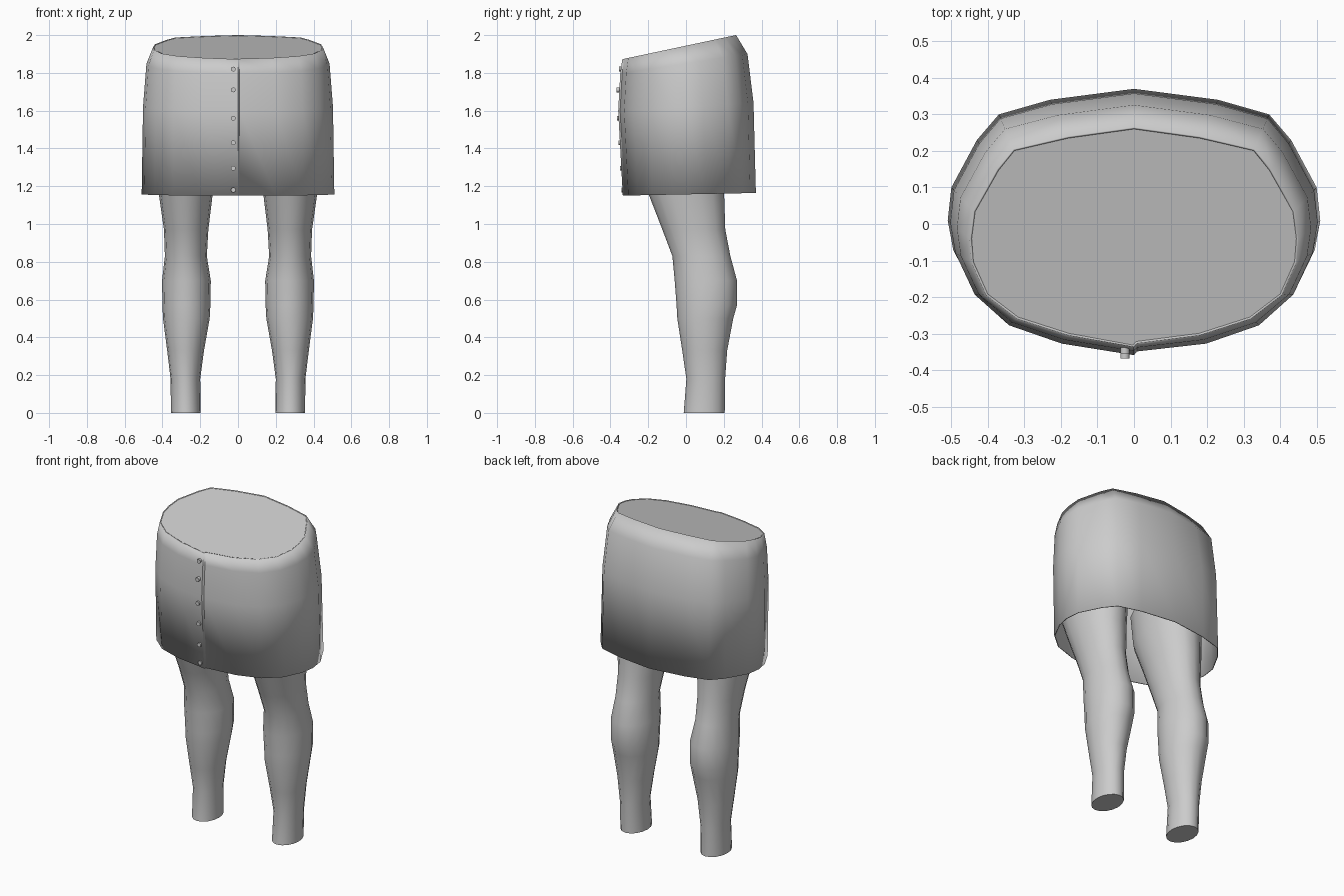
import bpy, bmesh
from math import cos, sin, pi, radians

if "Cube" in bpy.data.objects:
    bpy.data.objects.remove(bpy.data.objects["Cube"])


def loft(name, rings, cap_start=False, cap_end=False, angle=40):
    """Skin a stack of equal-length closed rings."""
    bm = bmesh.new()
    rows = [[bm.verts.new(p) for p in ring] for ring in rings]
    n = len(rows[0])
    for a, b in zip(rows, rows[1:]):
        for i in range(n):
            j = (i + 1) % n
            bm.faces.new((a[i], a[j], b[j], b[i]))
    if cap_start:
        bm.faces.new(rows[0][::-1])
    if cap_end:
        bm.faces.new(rows[-1])
    bmesh.ops.recalc_face_normals(bm, faces=bm.faces)
    return finish(name, bm, angle)


def finish(name, bm, angle=40):
    mesh = bpy.data.meshes.new(name)
    bm.to_mesh(mesh)
    bm.free()
    ob = bpy.data.objects.new(name, mesh)
    bpy.context.collection.objects.link(ob)
    bpy.ops.object.select_all(action='DESELECT')
    ob.select_set(True)
    bpy.context.view_layer.objects.active = ob
    bpy.ops.object.shade_smooth_by_angle(angle=radians(angle))
    return ob


# Half outlines of the skirt, front to back
waist = [(.008, -.327), (.18, -.305), (.32, -.26), (.405, -.195), (.445, -.105),
         (.45, -.04), (.44, .035), (.375, .15), (.33, .205), (.18, .24), (0, .265)]
hem = [(.008, -.346), (.2, -.325), (.345, -.275), (.44, -.19), (.495, -.075),
       (.51, .01), (.5, .1), (.43, .23), (.37, .3), (.23, .34), (0, .37)]


def full(half):
    # the left front edge overlaps the right one slightly
    left = [(-x, y) for x, y in half[-2:0:-1]]
    return half + left + [(0, half[0][1] - .01)]


def skirt_ring(t, z, slope, front=1.0):
    ring = []
    for (ax, ay), (bx, by) in zip(full(waist), full(hem)):
        x, y = ax + (bx - ax) * t, ay + (by - ay) * t
        if y < 0:
            y *= front
        ring.append((x, y, z + slope * y))
    return ring


# Skirt shell: waist, hip, thigh, hem
skirt = loft("skirt", [skirt_ring(0, 1.944, .212), skirt_ring(.58, 1.85, .15),
                       skirt_ring(.88, 1.62, .06, 1.015), skirt_ring(1, 1.157, .02, .94)])
solid = skirt.modifiers.new("thickness", 'SOLIDIFY')
solid.thickness = .006
solid.offset = -1

# Flat cut at the waist
bm = bmesh.new()
bm.faces.new([bm.verts.new((x * .99, y * .99, z - .003))
              for x, y, z in skirt_ring(0, 1.944, .212)])
bmesh.ops.recalc_face_normals(bm, faces=bm.faces)
finish("waist_cap", bm)

# Legs: z, inner x, outer x, front y, back y
sections = [(0, .198, .355, -.012, .205), (.18, .2, .357, .002, .207),
            (.33, .18, .375, -.02, .218), (.5, .15, .397, -.046, .25),
            (.57, .146, .4, -.05, .27), (.7, .144, .402, -.06, .27),
            (.83, .165, .387, -.072, .235), (.97, .157, .392, -.125, .208),
            (1.15, .135, .418, -.195, .202), (1.32, .11, .435, -.262, .202),
            (1.5, .09, .44, -.27, .21)]
for side, label in ((1, "right"), (-1, "left")):
    rings = []
    for z, x0, x1, y0, y1 in sections:
        cx, rx, cy, ry = (x0 + x1) / 2, (x1 - x0) / 2, (y0 + y1) / 2, (y1 - y0) / 2
        rings.append([(side * (cx + rx * cos(k * pi / 8)), cy + ry * sin(k * pi / 8), z)
                      for k in range(16)])
    loft(label + "_leg", rings, True, True, 50)

# Buttons down the front
for i, (z, y) in enumerate([(1.82, -.343), (1.71, -.357), (1.56, -.354),
                            (1.43, -.347), (1.295, -.339), (1.18, -.331)]):
    bpy.ops.mesh.primitive_cylinder_add(vertices=10, radius=.013, depth=.022,
                                        location=(-.025, y, z), rotation=(pi / 2, 0, 0))
    bpy.context.object.name = f"button_{i + 1}"
    bpy.ops.object.shade_smooth_by_angle(angle=radians(40))
